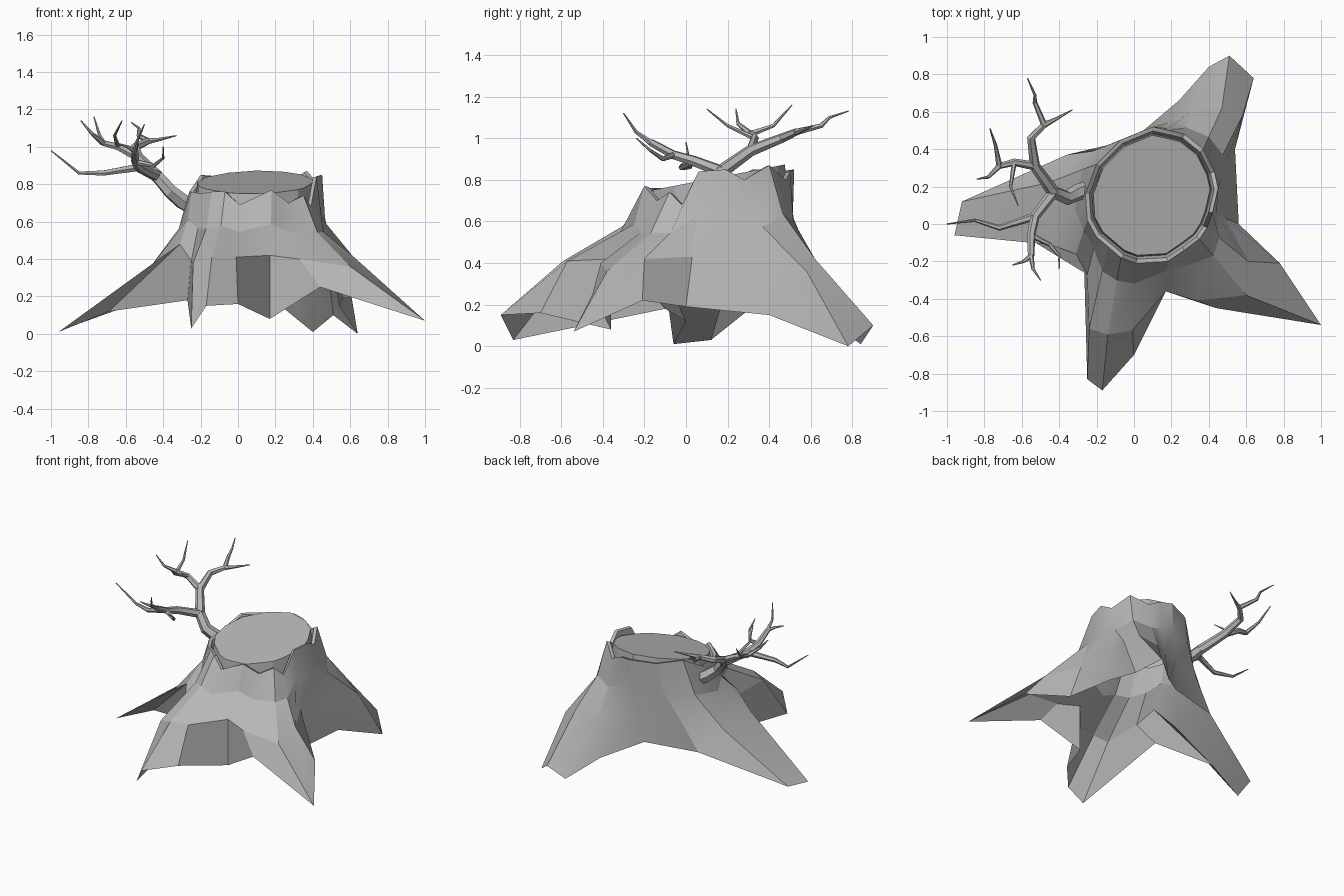
import bpy
import bmesh
import math
from mathutils import Vector

default_cube = bpy.data.objects.get("Cube")
if default_cube:
    bpy.data.objects.remove(default_cube, do_unlink=True)


def make_material(name, value):
    material = bpy.data.materials.new(name)
    material.use_nodes = True
    colour = (value, value, value, 1)
    material.diffuse_color = colour
    material.node_tree.nodes["Principled BSDF"].inputs["Base Color"].default_value = colour
    return material


grey_wood = make_material("grey wood", .47)

# Lower edge of the bark, counter-clockwise from the left side
foot_outline = [
    (.56, 0, .19), (.54, .4, .15), (.64, .78, 0), (.51, .9, .1), (.4, .84, .01),
    (.24, .66, .14), (.02, .46, .24), (-.36, .37, .23), (-.92, .12, .03), (-.96, -.06, .01),
    (-.69, 0, .12), (-.27, -.1, .18), (-.25, -.83, .03), (-.17, -.89, .15),
    (0, -.7, .16), (.17, -.36, .08), (.44, -.45, .25), (1, -.54, .07), (.78, -.21, .22),
]

# Shoulder where the roots leave the trunk
root_shoulder = [
    (.49, .03, .43), (.5, .35, .41), (.58, .58, .36), (.47, .62, .42), (.3, .6, .42),
    (.18, .54, .43), (.05, .5, .45), (-.22, .39, .45), (-.46, .22, .37), (-.45, -.11, .38),
    (-.31, -.16, .48), (-.25, -.27, .39), (-.24, -.56, .38), (-.14, -.59, .41),
    (-.01, -.57, .41), (.17, -.36, .42), (.33, -.41, .4), (.6, -.38, .36), (.61, -.2, .42),
]

# Broken upper edge of the bark
broken_rim = [
    (.42, .06, .84), (.45, .19, .85), (.43, .28, .8), (.37, .4, .87), (.27, .48, .8),
    (.19, .5, .84), (.1, .52, .85), (-.07, .45, .84), (-.2, .32, .85), (-.26, .16, .76),
    (-.25, .02, .76), (-.2, -.07, .75), (-.14, -.12, .76), (-.07, -.18, .76),
    (.01, -.21, .69), (.18, -.2, .77), (.27, -.14, .7), (.35, -.08, .74), (.39, -.02, .68),
]

top_centre = Vector((.09, .145, 0))


def cut_height(y):
    """Height of the slanted cut."""
    return .785 + .17 * y


def waist(shoulder, rim):
    """Point between shoulder and rim, drawn in towards the trunk."""
    low, high = Vector(shoulder), Vector(rim)
    point = low.lerp(high, .7)
    point.z = low.z + (high.z - low.z) * .48
    return point


def inset(point, factor, height):
    """Move a rim point towards the middle of the stump."""
    moved = top_centre.lerp(Vector(point), factor)
    moved.z = height
    return moved


def finish(obj, angle):
    obj.data.materials.append(grey_wood)
    bpy.ops.object.select_all(action="DESELECT")
    obj.select_set(True)
    bpy.context.view_layer.objects.active = obj
    bpy.ops.object.shade_smooth_by_angle(angle=math.radians(angle))


def add_mesh(name, bm, angle):
    mesh = bpy.data.meshes.new(name)
    bm.to_mesh(mesh)
    bm.free()
    obj = bpy.data.objects.new(name, mesh)
    bpy.context.collection.objects.link(obj)
    finish(obj, angle)


def bridge_rings(bm, rings):
    """Join rings of points, listed from the outside bottom up, with quads."""
    loops = [[bm.verts.new(point) for point in ring] for ring in rings]
    for lower, upper in zip(loops, loops[1:]):
        for i in range(len(lower)):
            j = (i + 1) % len(lower)
            bm.faces.new((lower[i], lower[j], upper[j], upper[i]))
    return loops


# Bark with its roots and the groove inside the rim
bark = bmesh.new()
waist_ring = [waist(a, b) for a, b in zip(root_shoulder, broken_rim)]
rim_inside = [inset(p, .94, p[2] - .005) for p in broken_rim]
groove = [inset(p, .9, min(p[2], cut_height(p[1])) - .05) for p in broken_rim]
bridge_rings(bark, [foot_outline, root_shoulder, waist_ring, broken_rim, rim_inside, groove])
add_mesh("bark_and_roots", bark, 20)

# Cut wood: a low slanted disc
heartwood = bmesh.new()
disc_edge = [inset(p, .88, cut_height(p[1])) for p in broken_rim]
wood_loops = bridge_rings(heartwood, [groove, disc_edge])
heartwood.faces.new(wood_loops[-1])
add_mesh("cut_top", heartwood, 20)


def add_branch(name, start_radius, end_radius, path):
    """Tapered six-sided tube along a path."""
    curve = bpy.data.curves.new(name, "CURVE")
    curve.dimensions = "3D"
    curve.bevel_depth = 1
    curve.bevel_resolution = 1
    curve.use_fill_caps = True
    spline = curve.splines.new("POLY")
    spline.points.add(len(path) - 1)
    for i, (point, position) in enumerate(zip(spline.points, path)):
        point.co = (*position, 1)
        blend = i / (len(path) - 1)
        point.radius = start_radius + (end_radius - start_radius) * blend
    helper = bpy.data.objects.new(name + "_path", curve)
    bpy.context.collection.objects.link(helper)
    graph = bpy.context.evaluated_depsgraph_get()
    mesh = bpy.data.meshes.new_from_object(helper.evaluated_get(graph))
    bpy.data.objects.remove(helper, do_unlink=True)
    mesh.materials.clear()
    obj = bpy.data.objects.new(name, mesh)
    bpy.context.collection.objects.link(obj)
    finish(obj, 30)


# Dead branch: shared forks first, then limbs and twigs
fork = (-.43, .17, .84)
back_fork = (-.53, .31, .94)
back_elbow = (-.48, .53, 1.03)
side_fork = (-.64, .33, 1)
side_elbow = (-.72, .31, 1.02)
front_fork = (-.53, .04, .89)
front_elbow = (-.55, -.06, .92)
front_end = (-.55, -.17, .98)

add_branch("branch_base", .05, .035, [(-.2, .19, .66), (-.3, .17, .71), (-.36, .14, .76), fork])
add_branch("back_limb", .034, .018, [fork, back_fork, (-.55, .46, 1), back_elbow])
add_branch("back_twig", .017, .003, [back_elbow, (-.42, .56, 1.04), (-.33, .61, 1.06)])
add_branch("back_long_twig", .017, .003,
           [back_elbow, (-.53, .65, 1.06), (-.53, .69, 1.1), (-.57, .78, 1.13)])
add_branch("side_limb", .024, .016, [back_fork, side_fork, side_elbow])
add_branch("side_back_twig", .016, .003, [side_elbow, (-.74, .42, 1.06), (-.77, .51, 1.16)])
add_branch("side_outer_twig", .016, .003, [side_elbow, (-.78, .25, 1.07), (-.84, .24, 1.14)])
add_branch("side_inner_twig", .014, .003, [side_fork, (-.66, .2, 1.06), (-.62, .1, 1.14)])
add_branch("front_limb", .03, .018, [fork, front_fork, front_elbow, front_end])
add_branch("long_limb", .022, .003,
           [front_fork, (-.72, -.02, .86), (-.85, .02, .86), (-1, 0, .98)])
add_branch("front_twig", .015, .003, [front_end, (-.54, -.24, 1.03), (-.5, -.3, 1.12)])
add_branch("front_outer_twig", .015, .003, [front_end, (-.59, -.2, 1), (-.65, -.22, 1.02)])
add_branch("front_inner_twig", .016, .003,
           [front_elbow, (-.45, -.11, .9), (-.4, -.17, .94), (-.4, -.24, 1)])
